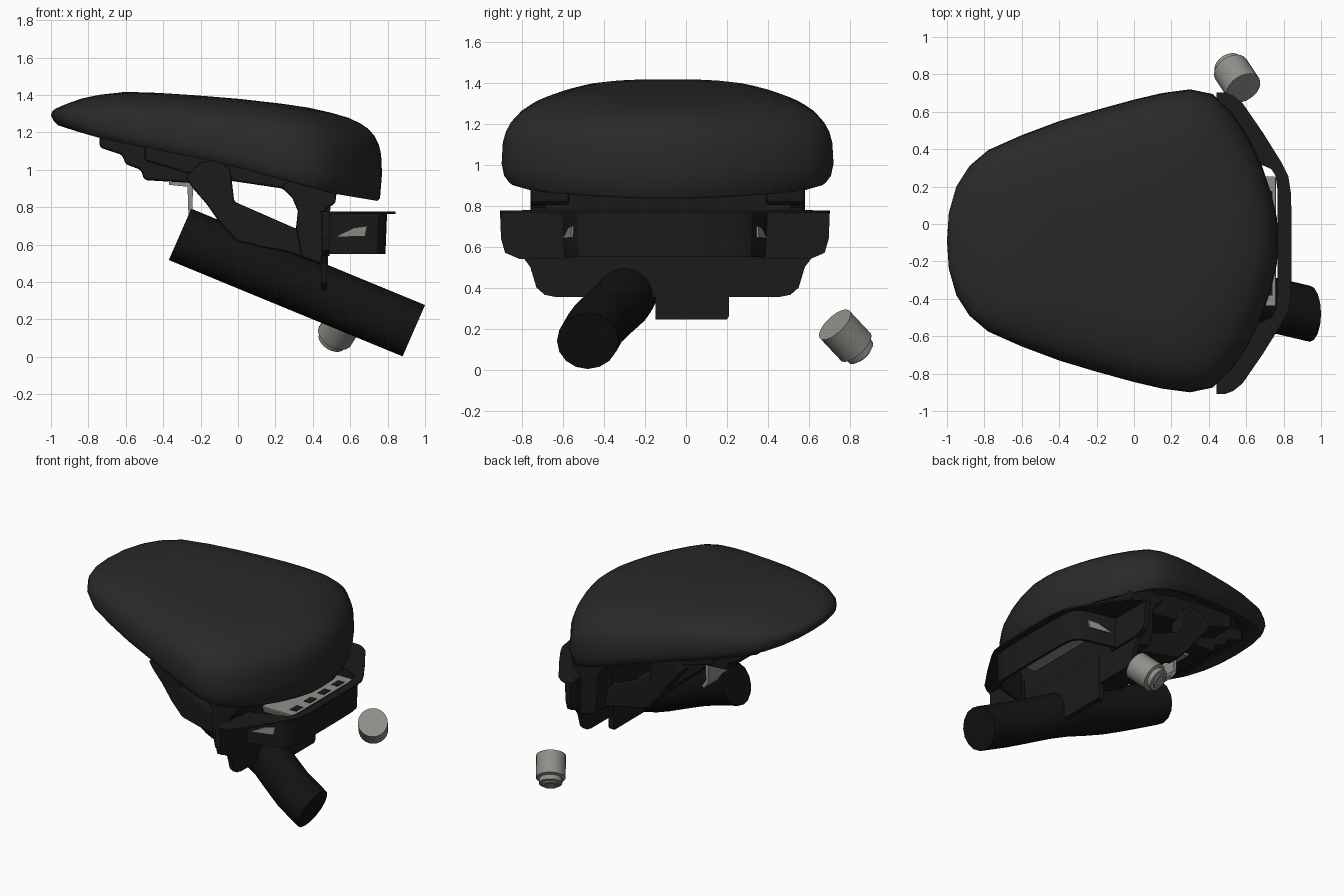
import bpy, bmesh, math
from mathutils import Vector

if "Cube" in bpy.data.objects:
    bpy.data.objects.remove(bpy.data.objects["Cube"])

Y0 = -0.09   # centre plane of the seat
YG = -0.103  # centre plane of the rear guard


def material(name, v):
    m = bpy.data.materials.new(name)
    m.diffuse_color = (*v, 1)
    m.use_nodes = True
    m.node_tree.nodes["Principled BSDF"].inputs["Base Color"].default_value = m.diffuse_color
    return m


LEATHER = material("leather", (0.022, 0.022, 0.022))
BLACK = material("black_plastic", (0.011, 0.011, 0.011))
DARK = material("pipe_black", (0.006, 0.006, 0.006))
GREY = material("grey_metal", (0.27, 0.28, 0.25))


def make(name, verts, faces, mat, smooth=None, bevel=0):
    me = bpy.data.meshes.new(name)
    me.from_pydata([tuple(v) for v in verts], [], faces)
    bm = bmesh.new()
    bm.from_mesh(me)
    bmesh.ops.recalc_face_normals(bm, faces=bm.faces)
    bm.to_mesh(me)
    bm.free()
    ob = bpy.data.objects.new(name, me)
    bpy.context.collection.objects.link(ob)
    me.materials.append(mat)
    if bevel:
        b = ob.modifiers.new("bevel", 'BEVEL')
        b.width, b.segments = bevel, 2
    if smooth:
        bpy.ops.object.select_all(action='DESELECT')
        bpy.context.view_layer.objects.active = ob
        ob.select_set(True)
        bpy.ops.object.shade_smooth_by_angle(angle=math.radians(smooth))
    return ob


def loft(name, rings, mat, caps=True, **kw):
    n = len(rings[0])
    verts = [v for r in rings for v in r]
    faces = []
    for k in range(len(rings) - 1):
        for i in range(n):
            j = (i + 1) % n
            faces.append((k*n + i, k*n + j, (k+1)*n + j, (k+1)*n + i))
    if caps:
        faces += [tuple(range(n)), tuple(range((len(rings)-1)*n, len(rings)*n))]
    return make(name, verts, faces, mat, **kw)


def prism_xz(name, pts, ya, yb, mat, **kw):
    return loft(name, [[(x, y, z) for x, z in pts] for y in (ya, yb)], mat, **kw)


def prism_yz(name, pts, xa, xb, mat, **kw):
    return loft(name, [[(x, y, z) for y, z in pts] for x in (xa, xb)], mat, **kw)


def interp(table, x):
    for (a, fa), (b, fb) in zip(table, table[1:]):
        if x <= b:
            t = max(0, (x - a) / (b - a))
            return fa + (fb - fa) * t
    return table[-1][1]


def mirrored(half):
    return half + [(x, -y) for x, y in reversed(half) if y > 1e-4]


# Seat cushion: plan outline shrunk towards the crown, with a tucked lower lip
plan = [(-1, 0), (-.99, .15), (-.95, .29), (-.88, .40), (-.78, .485), (-.6, .565), (-.4, .64),
        (-.2, .70), (0, .755), (.15, .79), (.3, .81), (.42, .785), (.52, .69), (.61, .56),
        (.685, .40), (.735, .25), (.765, .12), (.77, 0)]
outline = mirrored(plan)
RIM = [(-1, 1.25), (-.78, 1.18), (-.5, 1.12), (-.1, 1.04), (.3, .93), (.5, .875), (.77, .83)]
TOP = [(-1, 1.375), (-.85, 1.42), (-.65, 1.435), (0, 1.38), (.5, 1.325), (.64, 1.32), (.77, 1.33)]
LIP = [(-1, .04), (0, .06), (.3, .075), (.77, .15)]
XC = 0.05


def seat_ring(s, h):
    ring = []
    for x, y in outline:
        px = XC + (x - XC) * s
        rim, top = interp(RIM, px), interp(TOP, px)
        if h is None:
            base = rim + interp(LIP, px)
            z = base + (top - base) * (1 - s**3.8)**(1/3)
        else:
            z = rim + h
        ring.append((px, Y0 + y * s, z))
    return ring


rings = [seat_ring(.05, .1), seat_ring(.5, .1), seat_ring(.8, .09), seat_ring(.85, .03), seat_ring(.93, .01),
         seat_ring(.965, 0), seat_ring(.985, .015)]
rings += [seat_ring(s, None) for s in (1, .993, .975, .945, .9, .84, .75, .62, .45, .25, .05)]
loft("seat_cushion", rings, LEATHER, smooth=50)

# Stepped pan hanging under the nose of the seat
for w, pts in ((.33, [(-.74, 1.2), (-.74, 1.12), (-.62, 1.08), (-.6, 1.03), (-.52, 1.0), (-.5, .945),
                      (-.25, .93), (-.1, 1.0), (.1, 1.03), (.1, 1.1)]),
               (.5, [(-.5, 1.16), (-.5, 1.05), (-.2, .96), (-.03, .94), (.24, .9), (.3, .84), (.5, .88),
                     (.5, .98), (0, 1.12)])):
    prism_xz("seat_pan", pts, Y0 - w, Y0 + w, BLACK, bevel=.015)

# Side frame: front leg with sloping panel, and rear column
leg = [(-.28, .96), (-.24, .9), (-.17, .82), (-.1, .72), (-.01, .62), (.13, .585), (.25, .565), (.46, .49),
       (.47, .68), (.3, .69), (-.02, .83), (-.04, 1.0), (-.1, 1.06), (-.2, 1.04)]
column = [(.23, .91), (.29, .85), (.32, .78), (.31, .69), (.34, .53), (.46, .49), (.47, .79), (.52, .82),
          (.53, .9), (.45, .93), (.3, .96)]
for s, side in ((-1, "near"), (1, "far")):
    prism_xz(side + "_side_panel", leg, Y0 + s*.44, Y0 + s*.55, BLACK, bevel=.012)
    prism_xz(side + "_rear_column", column, Y0 + s*.48, Y0 + s*.67, BLACK, bevel=.015)
    # outboard wing of the rear guard
    wing = [(.45, .77), (.805, .77), (.80, .64), (.78, .57), (.71, .54), (.45, .54)]
    prism_yz(side + "_guard_wing", [(YG + s*y, z) for y, z in wing], .45, .49, BLACK)
    # slanted reflector lying on the guard arm
    quad = [(.515, .495, .64), (.62, .47, .69), (.69, .452, .70), (.68, .455, .645)]
    loft(side + "_reflector", [[(x, YG + s*(d + o), z) for x, d, z in quad] for o in (-.02, .004)], GREY)

# Sloping tray and cross block between the side panels
prism_xz("under_tray", [(-.12, .76), (0, .64), (.46, .5), (.46, .56), (0, .72), (-.1, .8)],
         Y0 - .46, Y0 + .46, BLACK)
prism_xz("tail_block", [(.33, .9), (.35, .6), (.45, .5), (.48, .6), (.5, .88)], Y0 - .6, Y0 + .6, BLACK)

# Lower splash plate and centre flap
flap = [(-.71, .78), (-.70, .54), (-.67, .5), (-.64, .4), (-.6, .365), (-.55, .355)]
flap = [(Y0 + y, z) for y, z in flap + [(-y, z) for y, z in reversed(flap)]]
prism_yz("splash_plate", flap, .445, .475, BLACK)
prism_yz("centre_flap", [(-.15, .57), (-.15, .245), (.2, .245), (.21, .26), (.21, .57)], .44, .48, BLACK)

# Rear guard: thin top flange, wide at the corners
outer = [(.44, .805), (.49, .805), (.53, .79), (.58, .75), (.69, .59), (.79, .43), (.825, .36), (.84, .26), (.842, .1)]
inner = [(.44, .5), (.47, .49), (.5, .48), (.6, .45), (.68, .42), (.75, .39), (.77, .35), (.782, .26), (.785, .1)]
flange = []
for (xo, yo), (xi, yi) in zip(mirrored(outer), mirrored(inner)):
    flange.append([(xo, YG + yo, .776), (xo, YG + yo, .764), (xi, YG + yi, .764), (xi, YG + yi, .776)])
loft("guard_flange", flange, BLACK)

# Rear guard: wall bent round the tail below the flange
wall = [(.47, .505), (.53, .49), (.69, .45), (.75, .425), (.78, .38), (.793, .3), (.797, .1)]
sweep = []
for x, y in mirrored(wall):
    n = Vector((max(0, x - .55) * 4, y * 2)).normalized() * .03
    sweep.append([(x, YG + y, .77), (x - n.x*.3, YG + y - n.y*.3, .55),
                  (x - n.x, YG + y - n.y, .55), (x - n.x, YG + y - n.y, .77)])
loft("guard_wall", sweep, BLACK, smooth=30)

# Grey lamp base between the guard and the seat, with slots
prism_yz("lamp_base", [(YG - .32, .71), (YG + .34, .71), (YG + .36, .765), (YG - .34, .765)], .5, .76, GREY,
         bevel=.01)
for i in range(4):
    y = YG - .24 + .16 * i
    prism_xz("lamp_base_slot", [(.69, .76), (.74, .76), (.74, .769), (.69, .769)], y - .04, y + .04, BLACK)

# Grey hook plate ahead of the front legs
prism_xz("hook_plate", [(-.37, .935), (-.37, .92), (-.27, .91), (-.265, .75), (-.23, .7), (-.21, .71),
                        (-.245, .76), (-.24, .92), (-.2, .94)], -.15, .12, GREY)

# Exhaust pipe, bending sideways towards the tail
N = Vector((.4, 0, .915))
pipe = []
for x, y in ((-.31, -.14), (-.1, -.23), (.05, -.275), (.2, -.285), (.35, -.285), (.47, -.31), (.6, -.37),
             (.75, -.435), (.94, -.48)):
    c = Vector((x, y, .655 - (x + .31) * .412))
    pipe.append([c + N * (.15*math.sin(a)) + Vector((0, .15*math.cos(a), 0))
                 for a in (2*math.pi*i/16 for i in range(16))])
loft("exhaust_pipe", pipe, DARK, smooth=40)

# Loose grey canister with stepped narrow end
axis = Vector((.41, -.62, .66)).normalized()
rot = axis.to_track_quat('Z', 'Y')
base = Vector((.505, .848, .09))
can = []
for r, h in ((.035, -.015), (.035, -.022), (.055, -.022), (.055, -.012), (.078, -.008), (.078, .025), (.099, .032),
             (.099, .195)):
    can.append([base + rot @ Vector((r*math.cos(a), r*math.sin(a), h))
                for a in (2*math.pi*i/24 for i in range(24))])
loft("canister", can, GREY, smooth=35)
